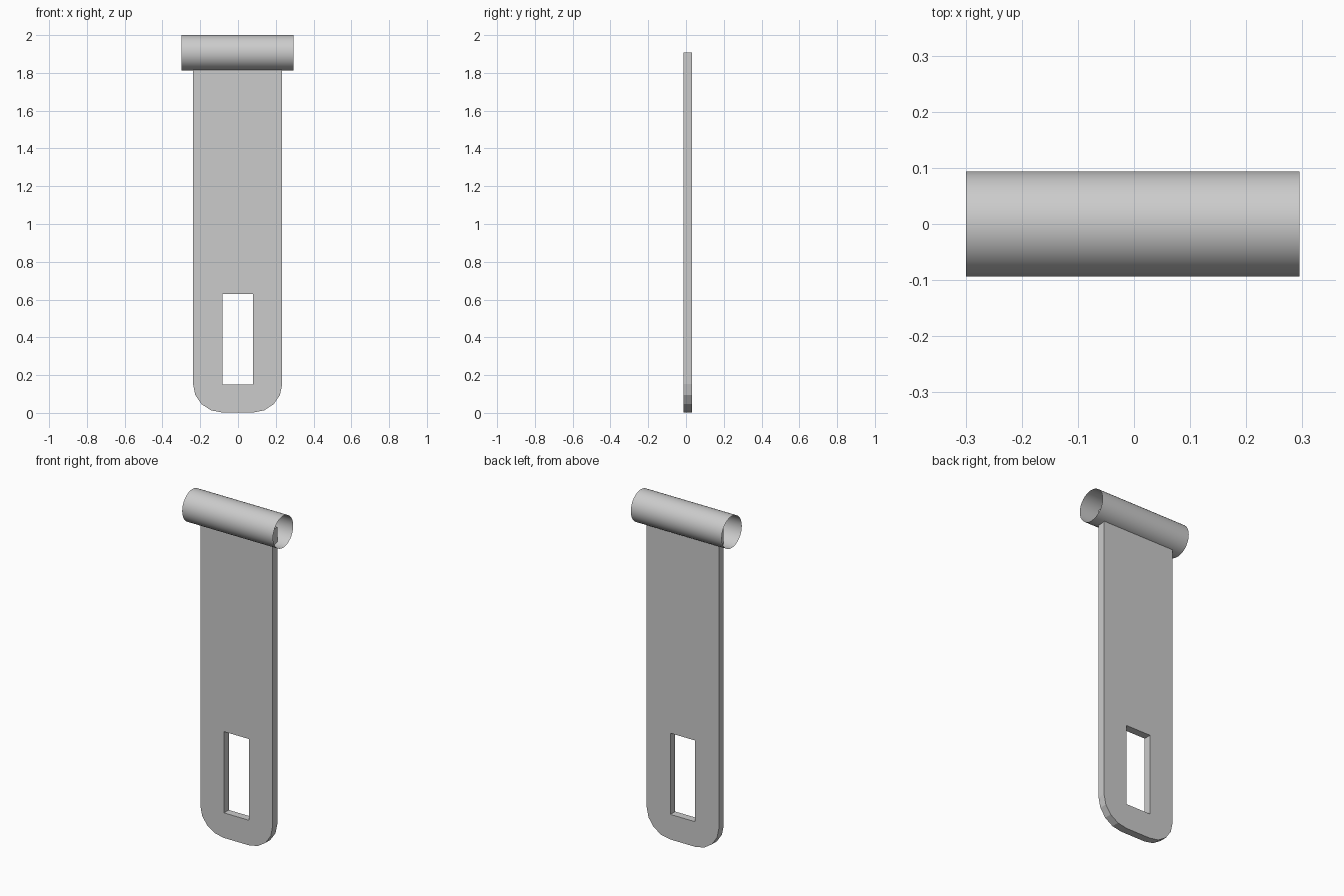
import bpy, bmesh, math
from mathutils import Vector

if "Cube" in bpy.data.objects:
    bpy.data.objects.remove(bpy.data.objects["Cube"])

TOP, RADIUS = 1.907, 0.093
BACK, FRONT = 0.033, -0.012


def make_object(name, bm):
    bmesh.ops.recalc_face_normals(bm, faces=bm.faces)
    mesh = bpy.data.meshes.new(name)
    bm.to_mesh(mesh)
    bm.free()
    obj = bpy.data.objects.new(name, mesh)
    bpy.context.collection.objects.link(obj)
    return obj


def add_loop(bm, points):
    verts = [bm.verts.new((x, FRONT, z)) for x, z in points]
    return [bm.edges.new((v, verts[(i + 1) % len(verts)])) for i, v in enumerate(verts)]


def corner(cx, start):
    # rounded lower corner in four flat steps
    steps = [math.radians(start + 22.5 * i) for i in range(5)]
    return [(cx + 0.155 * math.cos(a), 0.152 + 0.15 * math.sin(a)) for a in steps]


# Strap plate: outline with rectangular slot, filled and extruded
bm = bmesh.new()
outline = [(-0.238, TOP)] + corner(-0.083, 180) + corner(0.079, 270) + [(0.234, TOP)]
slot = [(-0.083, 0.15), (0.079, 0.15), (0.079, 0.63), (-0.083, 0.63)]
edges = add_loop(bm, outline) + add_loop(bm, slot)
bmesh.ops.triangle_fill(bm, use_beauty=True, use_dissolve=False, edges=edges)
ext = bmesh.ops.extrude_face_region(bm, geom=list(bm.faces), use_keep_orig=True)
moved = [g for g in ext["geom"] if isinstance(g, bmesh.types.BMVert)]
bmesh.ops.translate(bm, verts=moved, vec=Vector((0, BACK - FRONT, 0)))
make_object("strap_plate", bm)

# Hinge tube: thin, open-ended sleeve across the top
bpy.ops.mesh.primitive_cylinder_add(
    vertices=32, radius=RADIUS + 0.001, depth=0.594, end_fill_type='NOTHING',
    location=(-0.002, 0, TOP), rotation=(0, math.pi / 2, 0))
tube = bpy.context.object
tube.name = "hinge_tube"
bpy.ops.object.shade_smooth_by_angle(angle=math.radians(30))
